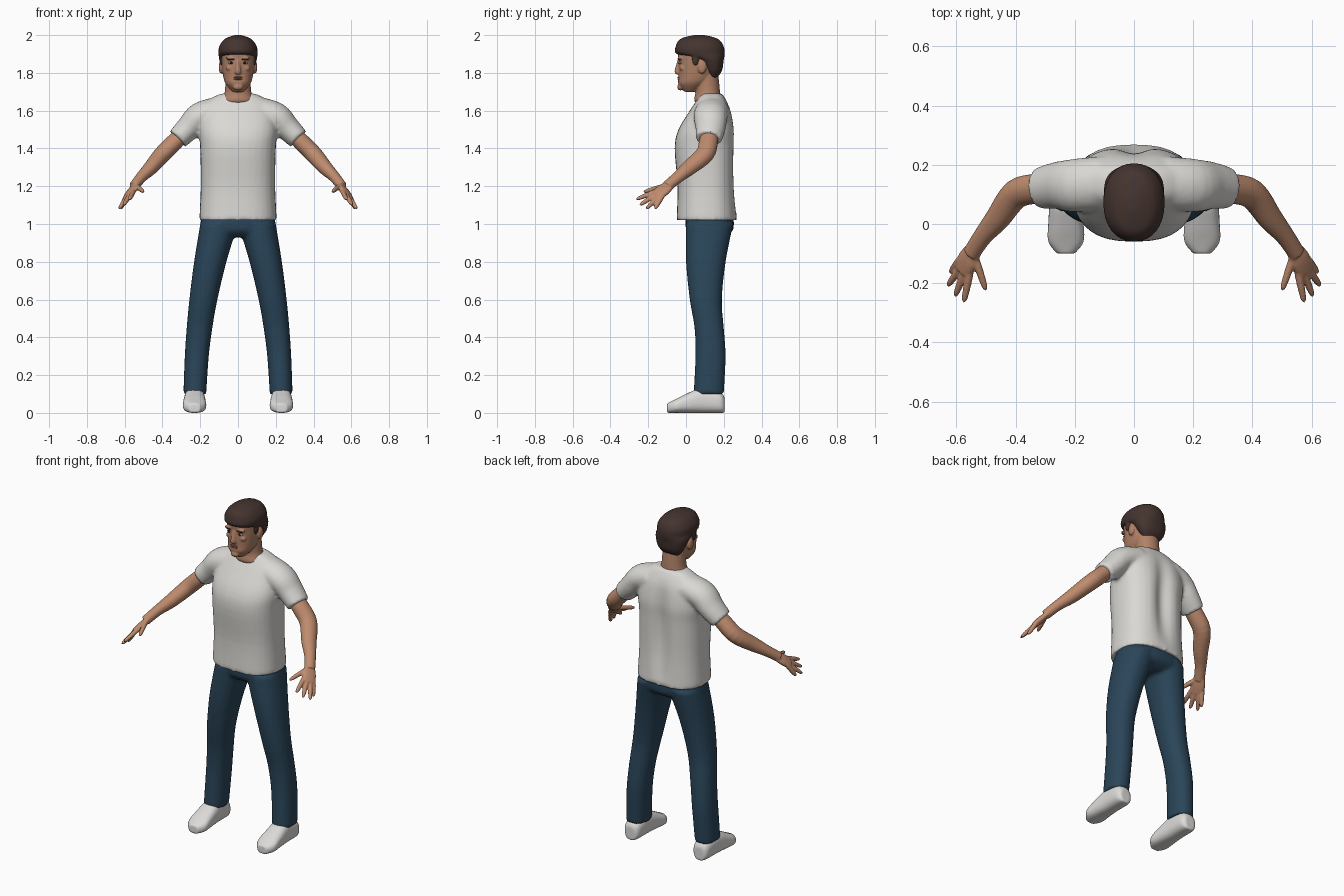
import bpy, bmesh, math
from mathutils import Vector, Matrix

if "Cube" in bpy.data.objects:
    bpy.data.objects.remove(bpy.data.objects["Cube"])

AXIS_X, AXIS_Y, AXIS_Z = Matrix.Identity(3)
SIDES = {"left": 1, "right": -1}


def material(name, red, green, blue):
    mat = bpy.data.materials.new(name)
    mat.use_nodes = True
    mat.diffuse_color = (red, green, blue, 1)
    shader = mat.node_tree.nodes["Principled BSDF"]
    shader.inputs["Base Color"].default_value = mat.diffuse_color
    return mat


cloth = material("off_white_cloth", .7, .69, .66)
denim = material("dark_blue_denim", .023, .06, .1)
canvas = material("pale_grey_canvas", .72, .71, .69)
arm_skin = material("warm_skin", .52, .26, .155)
face_skin = material("face_skin", .44, .22, .135)
brown_hair = material("dark_brown_hair", .058, .034, .028)
lip_brown = material("lip_brown", .27, .11, .08)
eye_white = material("eye_white", .45, .4, .36)
iris_dark = material("iris_dark", .02, .01, .01)


def smooth_rings(rings, steps=4):
    """Catmull-Rom interpolation between the given rings."""
    result = []
    last = len(rings) - 1
    for i in range(last):
        near = [rings[max(0, min(last, i + k))] for k in (-1, 0, 1, 2)]
        for j in range(steps):
            t = j / steps
            result.append([
                b + t / 2 * (c - a + t * (2 * a - 5 * b + 4 * c - d + t * (3 * (b - c) + d - a)))
                for a, b, c, d in zip(*near)])
    return result + [rings[last]]


def loft(bm, rings, wide, deep=None, power=2, side=1, count=32):
    """Closed loft of rings (x, y, z, half width, half depth) along the two given
    axes. With no depth axis the rings stand square to the path."""
    rings = smooth_rings(rings)
    centres = [Vector((side * ring[0], ring[1], ring[2])) for ring in rings]
    loops = []
    for i, ring in enumerate(rings):
        axis_a, axis_b = wide, deep
        if deep is None:
            ahead = centres[min(i + 1, len(rings) - 1)]
            behind = centres[max(i - 1, 0)]
            tangent = (ahead - behind).normalized()
            guide = Vector((side * wide.x, wide.y, wide.z))
            axis_a = (guide - tangent * guide.dot(tangent)).normalized()
            axis_b = tangent.cross(axis_a)
        loop = []
        for k in range(count):
            angle = math.tau * k / count
            c, s = (math.copysign(abs(f) ** (2 / power), f)
                    for f in (math.cos(angle), math.sin(angle)))
            point = centres[i] + axis_a * ring[3] * c + axis_b * ring[4] * s
            loop.append(bm.verts.new(point))
        loops.append(loop)
    for lower, upper in zip(loops, loops[1:]):
        for k in range(count):
            n = (k + 1) % count
            bm.faces.new((lower[k], lower[n], upper[n], upper[k]))
    bm.faces.new(loops[0])
    bm.faces.new(loops[-1])


def stack(bm, levels, power=2, side=1, centre=lambda z: 0):
    """Upright loft of levels (height, half width, front, back)."""
    rings = [(centre(z), (front + back) / 2, z, width, (back - front) / 2)
             for z, width, front, back in levels]
    loft(bm, rings, AXIS_X, AXIS_Y, power, side)


def limb(bm, joints, wide, flat, side=1, power=2):
    """Loft along joints (x, y, z, radius), with a fixed flattening."""
    loft(bm, [(*joint, joint[-1] * flat) for joint in joints], wide, None, power, side)


def ball(bm, centre, radii):
    place = Matrix.Translation(centre) @ Matrix.Diagonal((*radii, 1))
    bmesh.ops.create_uvsphere(bm, u_segments=20, v_segments=12, radius=1, matrix=place)


def finish(name, bm, mat, voxel=None, relax=3):
    """Make the object; with a voxel size, fuse its volumes into one smooth skin."""
    bmesh.ops.recalc_face_normals(bm, faces=bm.faces)
    mesh = bpy.data.meshes.new(name)
    bm.to_mesh(mesh)
    bm.free()
    obj = bpy.data.objects.new(name, mesh)
    bpy.context.scene.collection.objects.link(obj)
    if voxel:
        fuse = obj.modifiers.new("fuse", "REMESH")
        fuse.mode = "VOXEL"
        fuse.voxel_size = voxel
        obj.modifiers.new("relax", "SMOOTH").iterations = relax
        bpy.context.view_layer.update()
        graph = bpy.context.evaluated_depsgraph_get()
        obj.data = bpy.data.meshes.new_from_object(obj.evaluated_get(graph))
        obj.modifiers.clear()
    obj.data.materials.clear()
    obj.data.materials.append(mat)
    for face in obj.data.polygons:
        face.use_smooth = True
    return obj


# Shirt: torso and short sleeves
bm = bmesh.new()
stack(bm, [(1.02, .205, -.05, .27), (1.2, .197, -.045, .26), (1.4, .2, -.06, .26),
           (1.5, .207, -.04, .26), (1.6, .19, .02, .24), (1.66, .15, .06, .21),
           (1.69, .09, .08, .19)], power=2.5)
for side in SIDES.values():
    limb(bm, [(.1, .14, 1.6, .09), (.2, .13, 1.57, .09), (.26, .13, 1.51, .08),
              (.32, .12, 1.45, .07)], AXIS_Y, .83, side)
shirt = finish("shirt", bm, cloth, .01, relax=5)
# Hollow along the spine
for vert in shirt.data.vertices:
    if vert.co.y > .12:
        rise = min(1, max(0, (vert.co.z - 1.05) / .6))
        vert.co.y -= .03 * math.sin(math.pi * rise) * math.exp(-(vert.co.x / .05) ** 2)

# Trousers: hips and two legs that narrow and spread towards the ankle
bm = bmesh.new()
stack(bm, [(.93, .17, .04, .2), (.97, .2, 0, .25), (1.06, .19, 0, .25)], power=2.4)
for side in SIDES.values():
    profile = [(.1, .04, .2), (.3, .05, .21), (.45, .045, .2), (.6, .02, .19),
               (.8, 0, .21), (1, 0, .25)]
    stack(bm, [(z, .06 + .04 * z * z, front, back) for z, front, back in profile],
          power=2.2, side=side, centre=lambda z: .23 - .13 * z * z)
finish("trousers", bm, denim, .01, relax=4)

for label, side in SIDES.items():
    # Shoe, lofted from heel to toe on a flat sole
    bm = bmesh.new()
    profile = [(.205, .03, .08), (.18, .05, .11), (.08, .055, .13), (0, .06, .1),
               (-.06, .06, .07), (-.1, .03, .05)]
    loft(bm, [(.23, y, height / 2, width, height / 2) for y, width, height in profile],
         AXIS_X, AXIS_Z, 2.6, side)
    finish(label + "_shoe", bm, canvas, .007)

    # Arm and palm
    bm = bmesh.new()
    index_knuckle, little_knuckle = Vector((.555, -.165, 1.17)), Vector((.595, -.13, 1.14))
    across = little_knuckle - index_knuckle
    limb(bm, [(.27, .13, 1.5, .045), (.33, .12, 1.44, .05), (.4, .1, 1.37, .05),
              (.46, .02, 1.3, .043), (.51, -.04, 1.25, .033), (.55, -.1, 1.2, .03)],
         across, .9, side)
    limb(bm, [(.53, -.07, 1.22, .025), (.56, -.12, 1.18, .04), (.58, -.16, 1.15, .035)],
         across, .45, side, power=2.4)
    # Fingers fan out from the knuckles, the thumb from the wrist
    tips = [(.575, -.265, 1.13), (.605, -.245, 1.1), (.63, -.21, 1.08), (.62, -.165, 1.08)]
    digits = [(index_knuckle.lerp(little_knuckle, i / 3), Vector(tip))
              for i, tip in enumerate(tips)]
    digits.append((Vector((.535, -.12, 1.2)), Vector((.5, -.225, 1.17))))
    for root, tip in digits:
        base = root.lerp(tip, -.25)
        limb(bm, [(*base.lerp(tip, t), .002 + .011 * math.sqrt(1 - t ** 6))
                  for t in (0, .5, .9, 1)], AXIS_X + AXIS_Z / 3, 1, side)
    finish(label + "_arm", bm, arm_skin, .005, relax=2)

# Head: skull and jaw, neck, nose, chin, brow ridge, cheeks and ears
bm = bmesh.new()
stack(bm, [(1.7, .03, -.01, .05), (1.74, .064, -.04, .11), (1.78, .078, -.04, .15),
           (1.86, .088, -.04, .18), (1.92, .085, -.04, .18), (1.96, .06, 0, .15)], power=2.2)
stack(bm, [(1.62, .06, .08, .16), (1.65, .09, .045, .18), (1.7, .07, .05, .18),
           (1.8, .066, .05, .17)])
limb(bm, [(0, -.035, 1.87, .009), (0, -.043, 1.84, .011), (0, -.046, 1.81, .016),
          (0, -.04, 1.8, .016)], AXIS_X, .9)
ball(bm, (0, -.03, 1.725), (.026, .016, .018))
for side in SIDES.values():
    ball(bm, (side * .036, -.03, 1.876), (.03, .013, .008))
    ball(bm, (side * .04, -.02, 1.825), (.024, .014, .016))
    ball(bm, (side * .09, .085, 1.83), (.012, .024, .034))
finish("head_and_neck", bm, face_skin, .005, relax=2)

# Hair cap, longest at the nape, with sideburns
bm = bmesh.new()
stack(bm, [(1.77, .05, .12, .16), (1.81, .08, .1, .19), (1.87, .1, .05, .2),
           (1.9, .103, -.05, .205), (1.94, .1, -.055, .2), (1.98, .07, -.03, .17),
           (2, .02, .04, .1)], power=2.2)
for side in SIDES.values():
    ball(bm, (side * .086, .05, 1.87), (.01, .02, .034))
finish("hair", bm, brown_hair, .007)

# Eyes, eyebrows and lips
for label, side in SIDES.items():
    for part, mat, (x, y, z), radii in (
            ("eye", eye_white, (.036, -.029, 1.853), (.016, .009, .007)),
            ("iris", iris_dark, (.036, -.034, 1.853), (.008, .006, .007)),
            ("eyebrow", brown_hair, (.038, -.037, 1.873), (.021, .008, .005))):
        bm = bmesh.new()
        ball(bm, (side * x, y, z), radii)
        finish(f"{label}_{part}", bm, mat)
for part, z in (("upper_lip", 1.776), ("lower_lip", 1.767)):
    bm = bmesh.new()
    ball(bm, (0, -.036, z), (.024, .01, .005))
    finish(part, bm, lip_brown)
